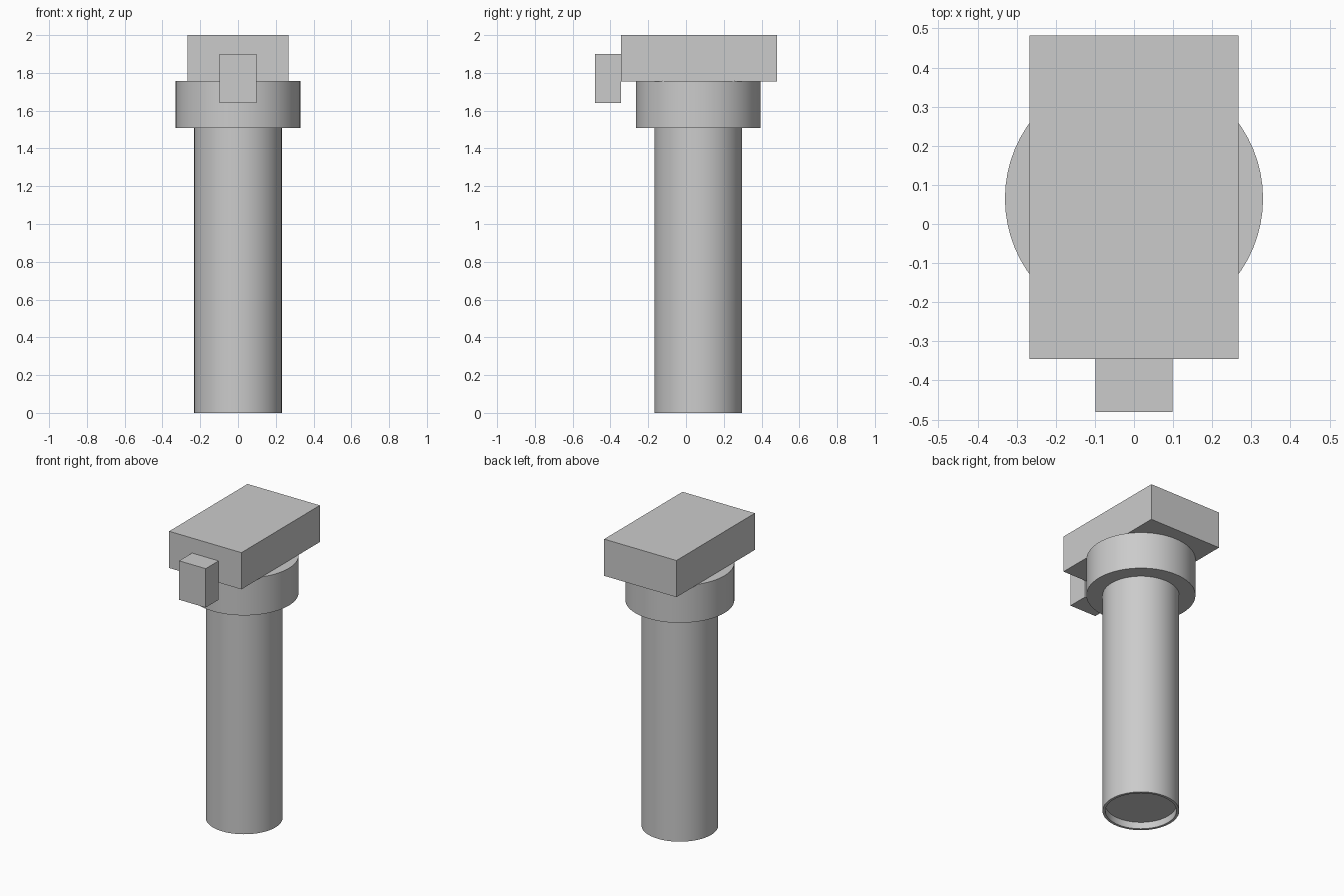
import bpy
import bmesh
import math
from mathutils import Matrix, Vector

default = bpy.data.objects.get("Cube")
if default:
    bpy.data.objects.remove(default, do_unlink=True)

# Single grey finish
GREY = (0.6, 0.6, 0.6, 1.0)
grey = bpy.data.materials.new("plain grey")
grey.use_nodes = True
grey.diffuse_color = GREY
grey.node_tree.nodes["Principled BSDF"].inputs["Base Color"].default_value = GREY

AXIS_Y = 0.065  # the column stands slightly behind the centre
SIDES = 64


def finish(name, bm, smooth=False):
    bmesh.ops.recalc_face_normals(bm, faces=bm.faces)
    mesh = bpy.data.meshes.new(name)
    bm.to_mesh(mesh)
    bm.free()
    mesh.materials.append(grey)
    obj = bpy.data.objects.new(name, mesh)
    bpy.context.collection.objects.link(obj)
    if smooth:
        bpy.ops.object.select_all(action="DESELECT")
        obj.select_set(True)
        bpy.context.view_layer.objects.active = obj
        bpy.ops.object.shade_smooth_by_angle(angle=math.radians(30))
    return obj


def box(name, low, high):
    low, high = Vector(low), Vector(high)
    bm = bmesh.new()
    bmesh.ops.create_cube(bm, size=1, matrix=Matrix.Translation((low + high) / 2)
                          @ Matrix.Diagonal((high - low).to_4d()))
    return finish(name, bm)


def lathe(name, profile):
    """Turn a (radius, height) profile around the column axis."""
    bm = bmesh.new()
    verts = [bm.verts.new((r, AXIS_Y, z)) for r, z in profile]
    edges = [bm.edges.new(pair) for pair in zip(verts, verts[1:])]
    bmesh.ops.spin(bm, geom=verts + edges, cent=(0, AXIS_Y, 0), axis=(0, 0, 1),
                   angle=math.tau, steps=SIDES, use_duplicate=False)
    bmesh.ops.remove_doubles(bm, verts=bm.verts, dist=0.0005)
    return finish(name, bm, smooth=True)


# Column with a shallow recess in its foot
lathe("column", [(0, 0.045), (0.215, 0.045), (0.215, 0), (0.232, 0),
                 (0.232, 1.51), (0, 1.51)])

# Wide collar under the head
lathe("collar", [(0, 1.507), (0.33, 1.507), (0.33, 1.756), (0, 1.756)])

# Head block and the small block on its front
box("head_block", (-0.267, -0.345, 1.755), (0.267, 0.482, 2.0))
box("front_block", (-0.098, -0.481, 1.64), (0.098, -0.345, 1.9))
